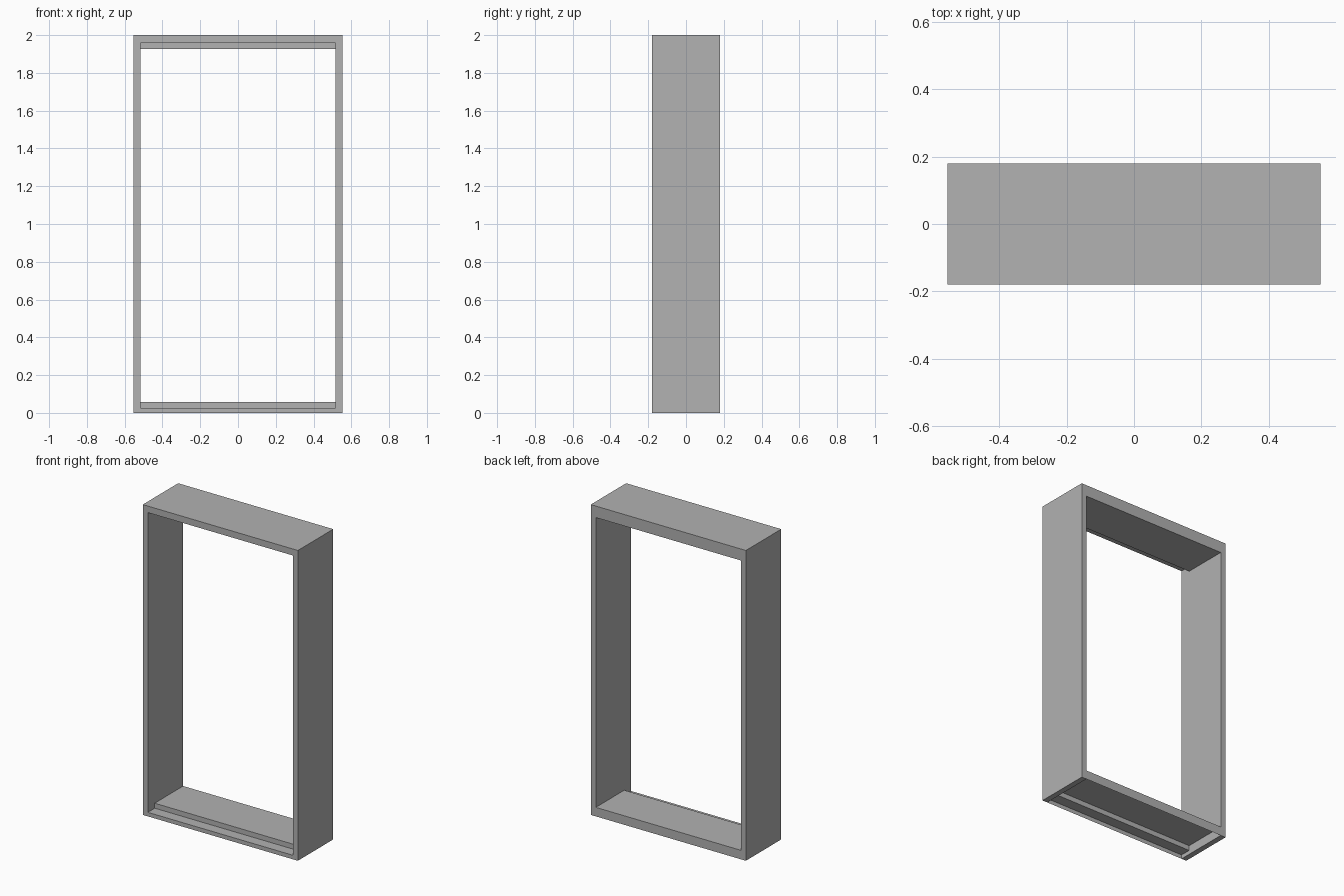
import bpy
import bmesh

cube = bpy.data.objects.get("Cube")
if cube:
    bpy.data.objects.remove(cube, do_unlink=True)

OUTER, INNER = 0.553, 0.517      # half widths of the casing and its opening
DEPTH, STEP = 0.18, -0.11        # half depth, and where the stop steps
HEIGHT = 2.0
SILL_LOW, SILL_HIGH = 0.026, 0.058
HEAD_LOW, HEAD_HIGH = 1.926, 1.958

grey = bpy.data.materials.new("plain_grey")
grey.use_nodes = True
colour = (0.445, 0.445, 0.445, 1)
grey.diffuse_color = colour
grey.node_tree.nodes["Principled BSDF"].inputs["Base Color"].default_value = colour


def extrude_profile(name, profile, x0, x1, closed=True):
    """Sweep a (y, z) profile along x; an open profile makes a bare sheet."""
    bm = bmesh.new()
    a, b = [[bm.verts.new((x, y, z)) for y, z in profile] for x in (x0, x1)]
    n = len(profile)
    for i in range(n if closed else n - 1):
        j = (i + 1) % n
        bm.faces.new((a[i], a[j], b[j], b[i]))
    if closed:
        bm.faces.new(a)
        bm.faces.new(b)
    bmesh.ops.recalc_face_normals(bm, faces=bm.faces)
    mesh = bpy.data.meshes.new(name)
    bm.to_mesh(mesh)
    bm.free()
    mesh.materials.append(grey)
    obj = bpy.data.objects.new(name, mesh)
    bpy.context.collection.objects.link(obj)
    return obj


# Side jambs, full height
jamb = [(-DEPTH, 0), (DEPTH, 0), (DEPTH, HEIGHT), (-DEPTH, HEIGHT)]
for name, side in (("left_jamb", 1), ("right_jamb", -1)):
    extrude_profile(name, jamb, side * INNER, side * OUTER)

# Solid head with a stepped underside
head = [(-DEPTH, HEIGHT), (-DEPTH, HEAD_HIGH), (STEP, HEAD_HIGH),
        (STEP, HEAD_LOW), (DEPTH, HEAD_LOW), (DEPTH, HEIGHT)]
extrude_profile("head", head, -INNER, INNER)

# Stepped sill, hollow and open underneath
sill = [(-DEPTH, 0), (-DEPTH, SILL_LOW), (STEP, SILL_LOW),
        (STEP, SILL_HIGH), (DEPTH, SILL_HIGH), (DEPTH, 0)]
sheet = extrude_profile("sill", sill, -INNER, INNER, closed=False)

# Make the open sheet face outward
if sheet.data.polygons[1].normal.z < 0:
    sheet.data.flip_normals()
